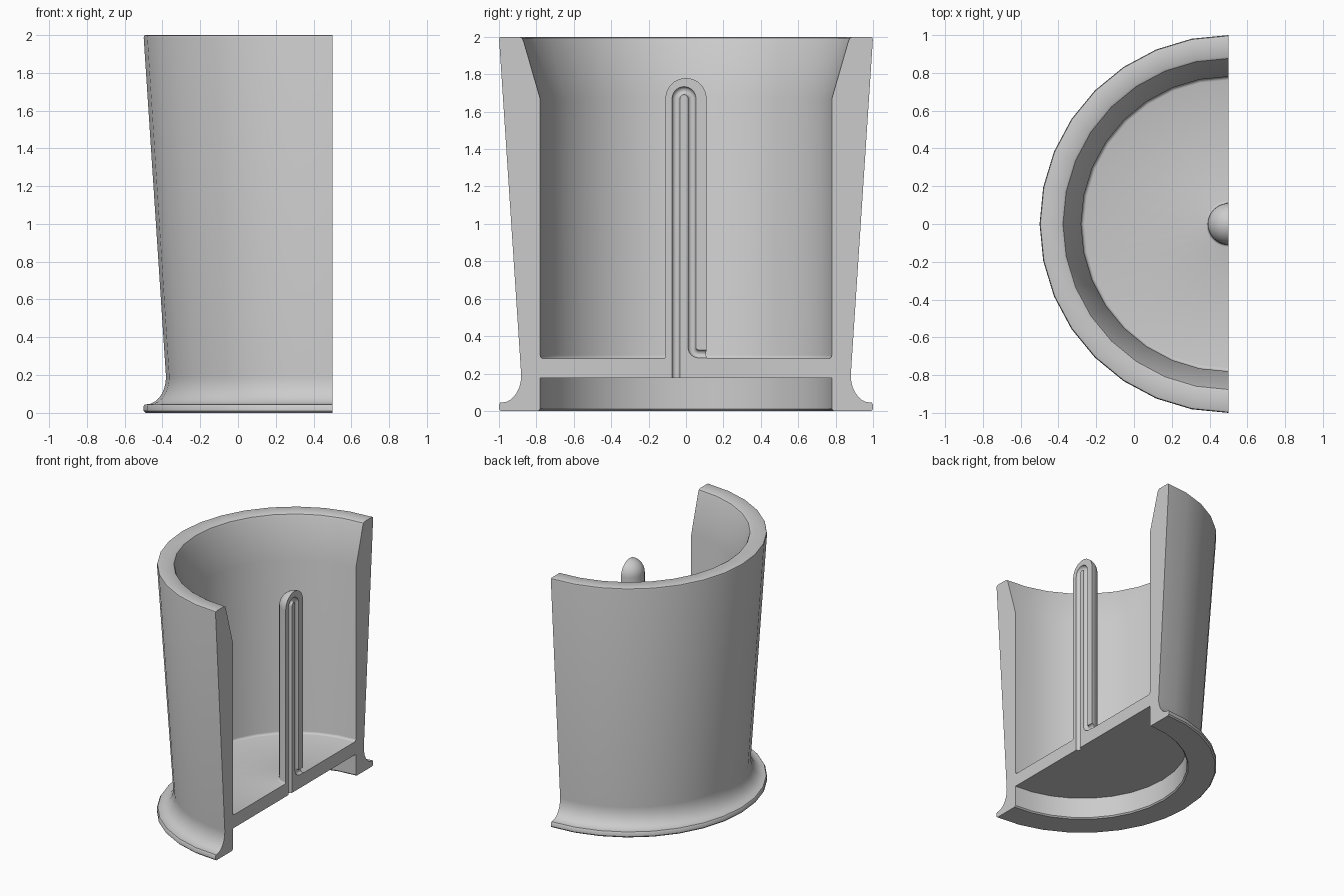
import bpy, bmesh
from math import sin, cos, pi, radians

if "Cube" in bpy.data.objects:
    bpy.data.objects.remove(bpy.data.objects["Cube"], do_unlink=True)

AXIS = 0.5      # the cup is cut in half through its own axis
SEGMENTS = 16   # around the half turn


def arc(cx, cz, rx, rz, start, end, steps):
    """Points on an elliptical arc, angles in degrees."""
    angles = [radians(start + (end - start) * i / steps) for i in range(steps + 1)]
    return [(cx + rx * cos(a), cz + rz * sin(a)) for a in angles]


def half_turn(name, profile):
    """Revolve a profile that starts and ends on the axis, closing the cut side."""
    bm = bmesh.new()
    last = len(profile) - 1
    ends = {i: bm.verts.new((AXIS, 0, profile[i][1])) for i in (0, last)}
    rings = []
    for s in range(SEGMENTS + 1):
        a = pi / 2 + pi * s / SEGMENTS
        rings.append([ends[i] if i in ends else
                      bm.verts.new((AXIS + r * cos(a), r * sin(a), z))
                      for i, (r, z) in enumerate(profile)])
    for a, b in zip(rings, rings[1:]):
        for i in range(last):
            bm.faces.new(list(dict.fromkeys((a[i], a[i + 1], b[i + 1], b[i]))))
    bm.faces.new(rings[0] + rings[-1][-2:0:-1])
    bmesh.ops.recalc_face_normals(bm, faces=bm.faces[:])
    mesh = bpy.data.meshes.new(name)
    bm.to_mesh(mesh)
    bm.free()
    obj = bpy.data.objects.new(name, mesh)
    bpy.context.collection.objects.link(obj)
    return obj


def select(obj):
    bpy.ops.object.select_all(action='DESELECT')
    obj.select_set(True)
    bpy.context.view_layer.objects.active = obj


# Underside recess, foot and outer wall
profile = [(0, 0.175), (0.78, 0.175), (0.78, 0.01), (0.79, 0),
           (0.99, 0), (1, 0.01), (1, 0.035), (0.993, 0.045)]
profile += arc(0.985, 0.19, 0.104, 0.145, 270, 180, 7)
# Rim, flared mouth and inner wall
profile += [(0.999, 1.985), (0.996, 1.996), (0.985, 2),
            (0.888, 2), (0.876, 1.993), (0.868, 1.975), (0.78, 1.67)]
# Floor with rounded corners, then the domed centre pillar
profile += arc(0.762, 0.298, 0.018, 0.018, 0, -90, 3)
profile += arc(0.122, 0.292, 0.012, 0.012, 270, 180, 3)
profile += arc(0, 1.67, 0.11, 0.11, 0, 90, 8)
profile[-1] = (0, 1.78)
cup = half_turn("half_cup", profile)

# Bent siphon channel cut into the pillar
path = [(-0.053, 0.1)]
path += arc(-0.0105, 1.67, 0.0425, 0.0425, 180, 0, 14)
path += arc(0.067, 0.34, 0.035, 0.035, 180, 270, 6)
path += [(0.14, 0.305)]
curve = bpy.data.curves.new("channel_cutter", 'CURVE')
curve.dimensions = '3D'
curve.bevel_depth = 0.0215
curve.bevel_resolution = 4
curve.use_fill_caps = True
spline = curve.splines.new('POLY')
spline.points.add(len(path) - 1)
for point, (y, z) in zip(spline.points, path):
    point.co = (AXIS, y, z, 1)
cutter = bpy.data.objects.new("channel_cutter", curve)
cutter.hide_render = True
bpy.context.collection.objects.link(cutter)
select(cutter)
bpy.ops.object.convert(target='MESH')
cutter = bpy.context.object
bm = bmesh.new()
bm.from_mesh(cutter.data)
bmesh.ops.remove_doubles(bm, verts=bm.verts[:], dist=0.0001)
bmesh.ops.recalc_face_normals(bm, faces=bm.faces[:])
bm.to_mesh(cutter.data)
bm.free()

select(cup)
cut = cup.modifiers.new("channel", 'BOOLEAN')
cut.operation = 'DIFFERENCE'
cut.solver = 'EXACT'
cut.object = cutter
bpy.ops.object.modifier_apply(modifier=cut.name)
bpy.data.objects.remove(cutter, do_unlink=True)

# Plain grey finish
grey = bpy.data.materials.new("light_grey")
grey.use_nodes = True
colour = (0.6, 0.6, 0.6, 1)
grey.diffuse_color = colour
grey.node_tree.nodes["Principled BSDF"].inputs["Base Color"].default_value = colour
cup.data.materials.clear()
cup.data.materials.append(grey)
select(cup)
bpy.ops.object.shade_smooth_by_angle(angle=radians(35))
